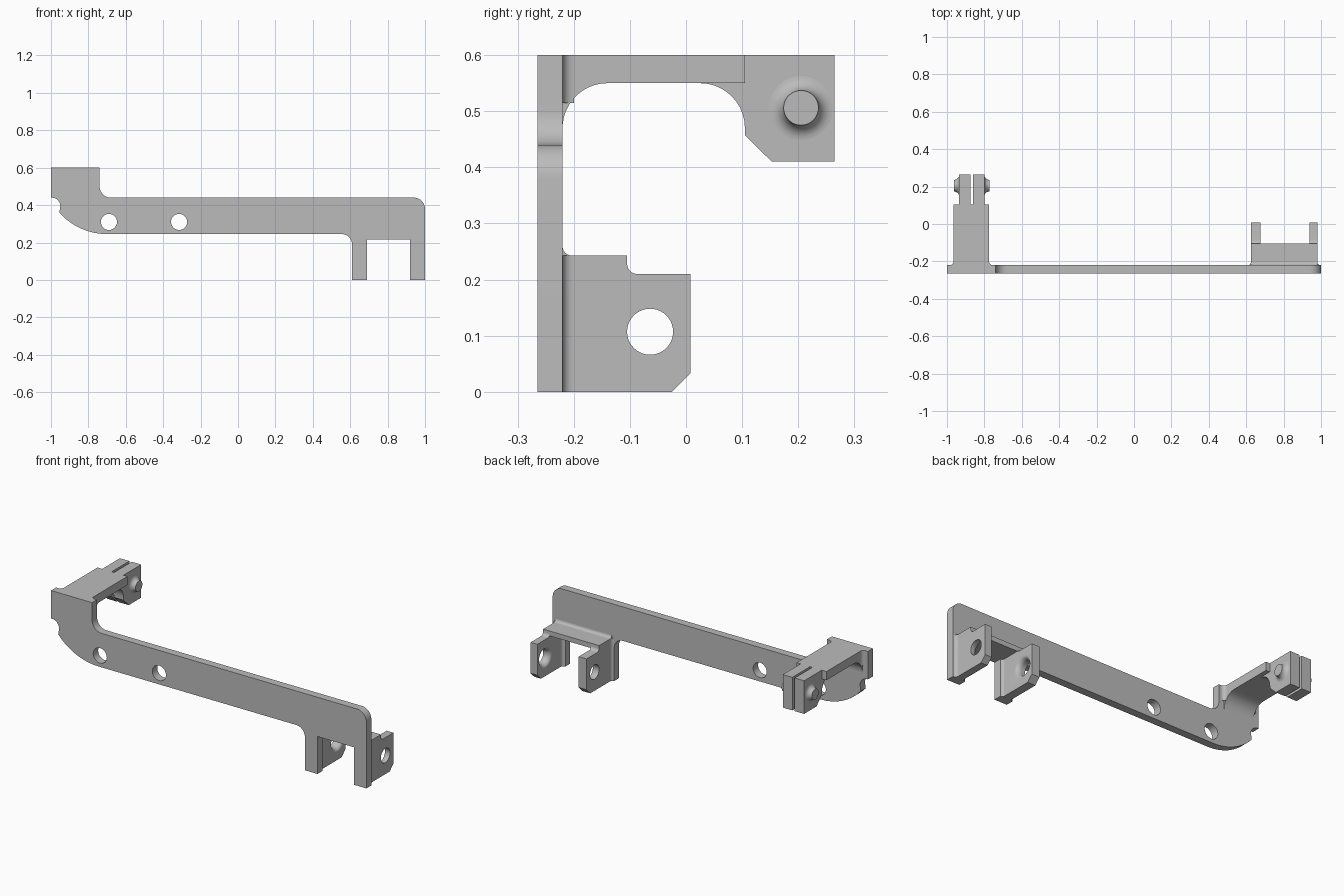
import bpy, bmesh, math
from math import radians, sin, cos

cube = bpy.data.objects.get("Cube")
if cube:
    bpy.data.objects.remove(cube, do_unlink=True)

grey = bpy.data.materials.new("plain grey")
grey.use_nodes = True
GREY = (0.5, 0.5, 0.5, 1)
grey.diffuse_color = GREY
grey.node_tree.nodes["Principled BSDF"].inputs["Base Color"].default_value = GREY


def finish(name, bm):
    bmesh.ops.recalc_face_normals(bm, faces=bm.faces)
    mesh = bpy.data.meshes.new(name)
    bm.to_mesh(mesh)
    bm.free()
    mesh.materials.append(grey)
    ob = bpy.data.objects.new(name, mesh)
    bpy.context.collection.objects.link(ob)
    return ob


def prism(name, pts, axis, lo, hi):
    """Extrude a flat outline along an axis."""
    place = {"x": lambda a, b, d: (d, a, b),
             "y": lambda a, b, d: (a, d, b),
             "z": lambda a, b, d: (a, b, d)}[axis]
    bm = bmesh.new()
    ends = [[bm.verts.new(place(a, b, d)) for a, b in pts] for d in (lo, hi)]
    for ring in ends:
        bm.faces.new(ring)
    n = len(pts)
    for i in range(n):
        j = (i + 1) % n
        bm.faces.new((ends[0][i], ends[0][j], ends[1][j], ends[1][i]))
    return finish(name, bm)


def lathe(name, centre, direction, rings, n=40):
    """Solid of revolution along x from (height, radius) rings."""
    x, y, z = centre
    bm = bmesh.new()
    loops = [[bm.verts.new((x + direction * h, y + r * cos(i * math.tau / n),
                            z + r * sin(i * math.tau / n))) for i in range(n)]
             for h, r in rings]
    bm.faces.new(loops[0])
    bm.faces.new(loops[-1])
    for a, b in zip(loops, loops[1:]):
        for i in range(n):
            j = (i + 1) % n
            bm.faces.new((a[i], a[j], b[j], b[i]))
    return finish(name, bm)


def arc(cx, cy, r, a0, a1, n=10):
    return [(cx + r * cos(radians(a0 + (a1 - a0) * i / n)),
             cy + r * sin(radians(a0 + (a1 - a0) * i / n))) for i in range(n + 1)]


def corner(cx, cy, sx, sy, r):
    """Outline of a concave fillet filling an inside corner."""
    return [(cx, cy)] + [(cx + sx * r * (1 - cos(t)), cy + sy * r * (1 - sin(t)))
                         for t in (radians(15 * i) for i in range(7))]


def flare(cap, spread, height):
    """Rings that sweep from a wide base into a narrow cap."""
    return [(height * (1 - cos(t)), cap + spread * (1 - sin(t)))
            for t in (radians(11.25 * i) for i in range(9))]


def cut(ob, cutter):
    mod = ob.modifiers.new("cut", "BOOLEAN")
    mod.operation = "DIFFERENCE"
    mod.solver = "EXACT"
    mod.object = cutter
    bpy.context.view_layer.objects.active = ob
    bpy.ops.object.modifier_apply(modifier=mod.name)
    bpy.data.objects.remove(cutter, do_unlink=True)


parts = []
FRONT, BACK = -0.265, -0.22

# Long plate with a raised end, a notch and two legs
outline = [(-1, 0.6), (-0.74, 0.6)]
outline += arc(-0.68, 0.5, 0.06, 180, 270)
outline += arc(0.94, 0.38, 0.06, 90, 0)
outline += [(1, 0), (0.92, 0), (0.92, 0.215), (0.69, 0.215), (0.69, 0), (0.61, 0)]
outline += arc(0.555, 0.19, 0.055, 0, 90)
outline += arc(-0.70, 0.585, 0.34, 270, 221.4, 16)
outline += [(-0.951, 0.385)] + arc(-0.995, 0.395, 0.045, 0, 90, 6)
outline += [(-1, 0.44)]
plate = prism("long_plate", outline, "y", FRONT, BACK)
for x in (-0.69, -0.315):
    cut(plate, prism("plate_hole", arc(x, 0.31, 0.043, 0, 350, 35), "y", -0.4, 0))
parts.append(plate)

# Upper arm, arched where it meets the plate
arm = [(BACK, 0.6), (BACK, 0.47)] + arc(-0.14, 0.47, 0.08, 175, 90)
arm += [(0.105, 0.55), (0.105, 0.6)]
parts.append(prism("upper_arm", arm, "x", -0.965, -0.775))
for x, s in ((-0.965, -1), (-0.775, 1)):
    parts.append(prism("arm_fillet", corner(x, BACK, s, 1, 0.02), "z", 0.515, 0.6))

# Web under the arm
web = [(0.105, 0.55)] + arc(0.025, 0.47, 0.08, 90, 0)
parts.append(prism("arm_web", web, "x", -0.935, -0.80))

# Split tip: two tabs, each with a flared pin
tab = [(0.105, 0.6), (0.105, 0.457), (0.153, 0.41), (0.265, 0.41), (0.265, 0.6)]
for inner, outer, s in ((-0.875, -0.935, -1), (-0.86, -0.80, 1)):
    parts.append(prism("tip_tab", tab, "x", min(inner, outer), max(inner, outer)))
    parts.append(lathe("tip_pin", (outer, 0.205, 0.506), s, flare(0.031, 0.026, 0.028)))

# Lower bracket: two ears with holes dished on the inner side
ear = [(BACK, 0), (-0.025, 0), (0.008, 0.033), (0.008, 0.21)]
ear += arc(-0.087, 0.228, 0.018, 270, 180, 6) + [(-0.105, 0.243), (BACK, 0.243)]
for inner, outer, leg, s in ((0.675, 0.625, 0.015, -1), (0.938, 0.98, 0.018, 1)):
    ob = prism("bracket_ear", ear, "x", min(inner, outer), max(inner, outer))
    rings = [(-0.02, 0.063)] + flare(0.041, 0.022, 0.028) + [(0.1, 0.041)]
    cut(ob, lathe("ear_hole", (inner, -0.064, 0.107), s, rings))
    parts.append(ob)
    parts.append(prism("ear_outer_fillet", corner(outer, BACK, s, 1, leg), "z", 0, 0.243))
    parts.append(prism("ear_inner_fillet", corner(inner, BACK, -s, 1, leg), "z", 0, 0.215))

# Bridge between the ears
bridge = [(BACK, 0.215), (-0.105, 0.215), (-0.105, 0.243), (BACK, 0.243)]
parts.append(prism("bracket_bridge", bridge, "x", 0.675, 0.938))
parts.append(prism("bridge_fillet", corner(BACK, 0.243, 1, 1, 0.016), "x", 0.625, 0.98))

# Smooth curved faces, keep edges sharp
bpy.ops.object.select_all(action="DESELECT")
for ob in parts:
    ob.select_set(True)
bpy.context.view_layer.objects.active = parts[0]
bpy.ops.object.shade_smooth_by_angle(angle=radians(30))
